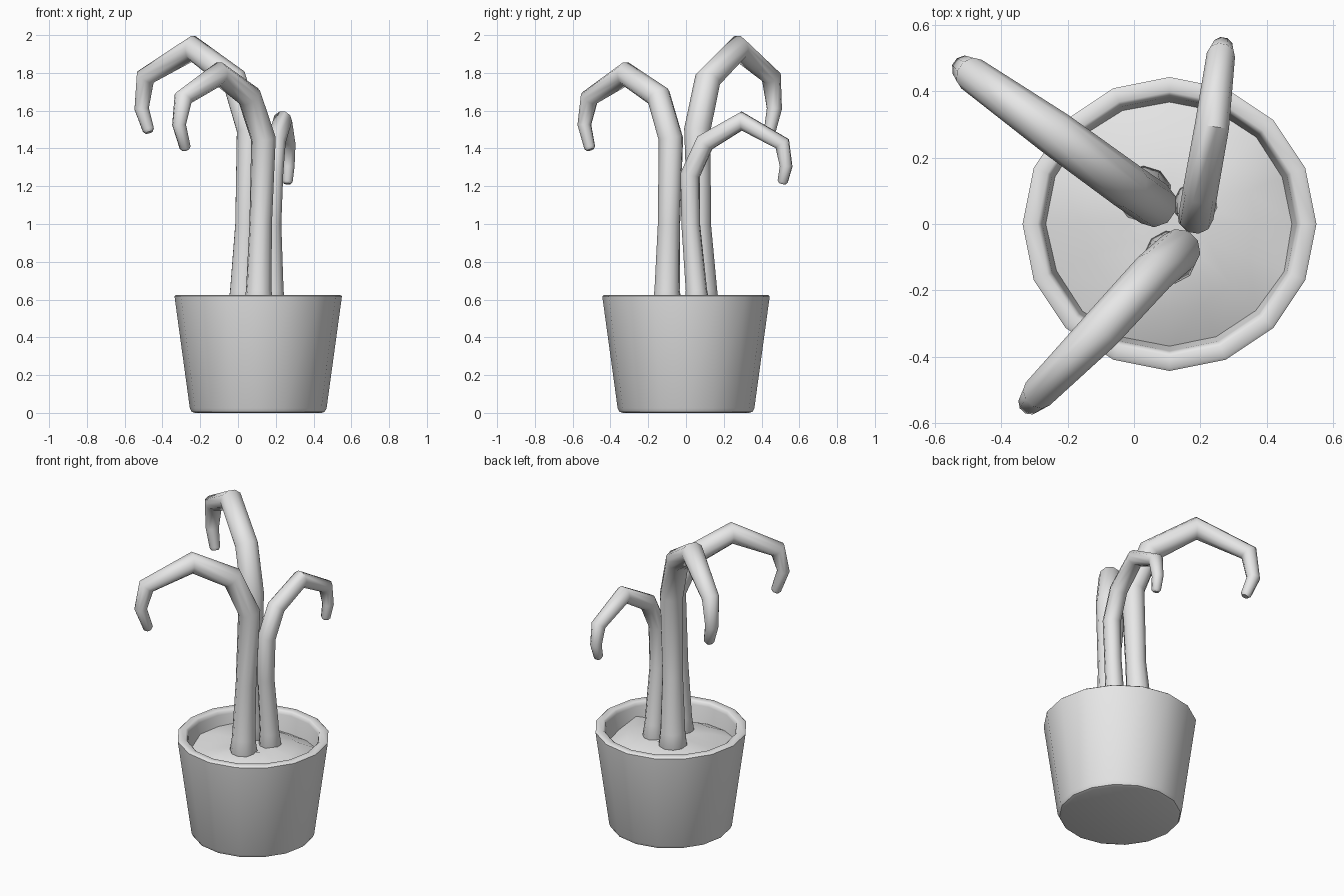
import bpy, bmesh, math, random
from mathutils import Vector

random.seed(4)
if "Cube" in bpy.data.objects:
    bpy.data.objects.remove(bpy.data.objects["Cube"], do_unlink=True)

grey = bpy.data.materials.new("plain grey")
grey.use_nodes = True
grey.diffuse_color = (0.8, 0.8, 0.8, 1)
grey.node_tree.nodes["Principled BSDF"].inputs["Base Color"].default_value = (0.8, 0.8, 0.8, 1)

POT_X = 0.107
SIDES = 16


def finish(bm, name, angle):
    bmesh.ops.recalc_face_normals(bm, faces=bm.faces)
    mesh = bpy.data.meshes.new(name)
    bm.to_mesh(mesh)
    bm.free()
    mesh.materials.append(grey)
    obj = bpy.data.objects.new(name, mesh)
    bpy.context.collection.objects.link(obj)
    bpy.ops.object.select_all(action="DESELECT")
    obj.select_set(True)
    bpy.context.view_layer.objects.active = obj
    bpy.ops.object.shade_smooth_by_angle(angle=math.radians(angle))
    return obj


def ring(bm, centre, u, v, radius, count):
    verts = []
    for i in range(count):
        a = math.tau * i / count
        verts.append(bm.verts.new(centre + radius * (u * math.cos(a) + v * math.sin(a))))
    return verts


def bridge(bm, rings):
    for a, b in zip(rings, rings[1:]):
        n = len(a)
        for i in range(n):
            j = (i + 1) % n
            bm.faces.new((a[i], a[j], b[j], b[i]))


X, Y = Vector((1, 0, 0)), Vector((0, 1, 0))


# Tapered pot with a rounded lip and an open hollow
def build_pot():
    profile = [(0.335, 0), (0.352, 0.006), (0.362, 0.025), (0.442, 0.608), (0.443, 0.618),
               (0.434, 0.625), (0.398, 0.625), (0.388, 0.618), (0.383, 0.6), (0.36, 0.44)]
    bm = bmesh.new()
    rings = [ring(bm, Vector((POT_X, 0, z)), X, Y, r, SIDES) for r, z in profile]
    bridge(bm, rings)
    bm.faces.new(rings[0])
    bm.faces.new(rings[-1])
    finish(bm, "pot", 40)


# Uneven, slightly domed soil
def build_soil():
    bm = bmesh.new()
    rings = []
    for r, z, bump in [(0.374, 0.515, 0.03), (0.26, 0.55, 0.015), (0.12, 0.57, 0.005)]:
        loop = ring(bm, Vector((POT_X, 0, z)), X, Y, r, SIDES)
        for v in loop:
            v.co.z += random.uniform(-bump, bump)
        rings.append(loop)
    bridge(bm, rings)
    bm.faces.new(rings[-1])
    finish(bm, "soil", 40)


# Tapered, hooked stem: each path entry is x, y, z, radius
def build_stem(name, path, count=10):
    pts = [Vector(p[:3]) for p in path]
    # The bending plane runs from the base to the tip
    lean = pts[-1] - pts[0]
    side = Vector((-lean.y, lean.x, 0)).normalized()
    bm = bmesh.new()
    rings = []
    for i, p in enumerate(pts):
        before = (p - pts[i - 1]).normalized() if i else Vector()
        after = (pts[i + 1] - p).normalized() if i < len(pts) - 1 else Vector()
        tangent = (before + after).normalized()
        u = side - tangent * side.dot(tangent)
        u.normalize()
        rings.append(ring(bm, p, u, tangent.cross(u), path[i][3], count))
    bridge(bm, rings)
    bm.faces.new(rings[0])
    bm.faces.new(rings[-1])
    finish(bm, name, 50)


build_pot()
build_soil()

build_stem("front_stem", [
    (0.11, -0.10, 0.53, 0.07), (0.11, -0.10, 0.57, 0.08), (0.11, -0.10, 0.65, 0.068),
    (0.12, -0.09, 1.0, 0.06), (0.135, -0.08, 1.45, 0.066), (0.06, -0.145, 1.675, 0.066),
    (-0.10, -0.32, 1.795, 0.064), (-0.29, -0.512, 1.667, 0.05), (-0.312, -0.538, 1.525, 0.037),
    (-0.28, -0.51, 1.405, 0.03), (-0.277, -0.506, 1.393, 0.02)])

build_stem("back_right_stem", [
    (0.03, 0.09, 0.53, 0.07), (0.03, 0.09, 0.57, 0.085), (0.03, 0.09, 0.65, 0.075),
    (0.045, 0.07, 1.0, 0.062), (0.06, 0.06, 1.5, 0.07), (-0.02, 0.115, 1.765, 0.07),
    (-0.24, 0.275, 1.93, 0.068), (-0.49, 0.452, 1.778, 0.053), (-0.51, 0.468, 1.61, 0.04),
    (-0.475, 0.445, 1.5, 0.032), (-0.47, 0.441, 1.485, 0.021)])

build_stem("back_left_stem", [
    (0.185, 0.06, 0.53, 0.055), (0.185, 0.06, 0.57, 0.066), (0.185, 0.055, 0.65, 0.057),
    (0.18, 0.025, 1.0, 0.05), (0.187, 0.022, 1.26, 0.053), (0.2, 0.10, 1.43, 0.053),
    (0.235, 0.295, 1.545, 0.052), (0.262, 0.51, 1.425, 0.043), (0.266, 0.53, 1.305, 0.034),
    (0.262, 0.512, 1.225, 0.028), (0.261, 0.509, 1.213, 0.018)])
